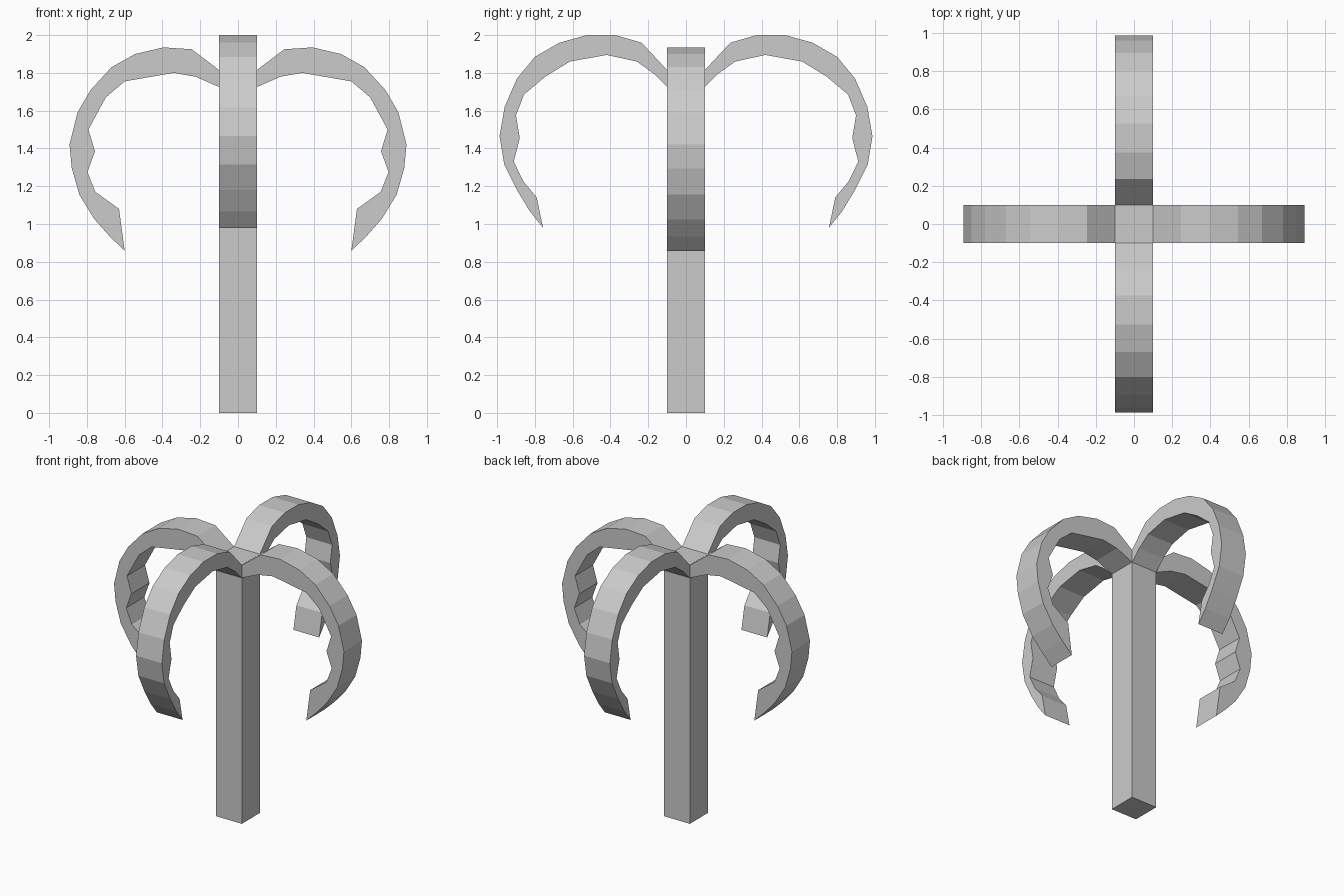
import bpy, bmesh
from mathutils import Matrix
from math import radians

if "Cube" in bpy.data.objects:
    bpy.data.objects.remove(bpy.data.objects["Cube"])

W = 0.1  # half width of column and arms

# Arm outlines as (distance from axis, height): root to tip, outer and inner edge
SIDE_OUTER = [(.1, 1.815), (.245, 1.925), (.395, 1.935), (.545, 1.9), (.67, 1.83), (.78, 1.71),
              (.85, 1.59), (.892, 1.42), (.88, 1.295), (.84, 1.155), (.76, 1.025), (.68, .935)]
SIDE_INNER = [(.6, .858), (.63, 1.08), (.755, 1.17), (.797, 1.275), (.757, 1.385), (.792, 1.5),
              (.7, 1.67), (.6, 1.755), (.34, 1.8), (.225, 1.78), (.1, 1.725)]
FRONT_OUTER = [(.1, 1.815), (.235, 1.96), (.375, 2.0), (.525, 2.0), (.67, 1.96), (.8, 1.885),
               (.895, 1.77), (.96, 1.62), (.987, 1.465), (.962, 1.315), (.895, 1.18), (.825, 1.065)]
FRONT_INNER = [(.757, .98), (.79, 1.14), (.86, 1.225), (.912, 1.33), (.88, 1.455), (.9, 1.575),
               (.858, 1.685), (.745, 1.78), (.615, 1.86), (.42, 1.895), (.26, 1.86), (.17, 1.795), (.1, 1.725)]


def finish(name, bm):
    bmesh.ops.recalc_face_normals(bm, faces=bm.faces)
    mesh = bpy.data.meshes.new(name)
    bm.to_mesh(mesh)
    bm.free()
    obj = bpy.data.objects.new(name, mesh)
    bpy.context.collection.objects.link(obj)


def arm(name, outline, angle):
    """Curled flat arm: outline extruded across its width, open where it meets the column."""
    bm = bmesh.new()
    a = [bm.verts.new((r, -W, z)) for r, z in outline]
    b = [bm.verts.new((r, W, z)) for r, z in outline]
    bm.faces.new(a)
    bm.faces.new(b[::-1])
    for i in range(len(outline) - 1):
        bm.faces.new((a[i], b[i], b[i + 1], a[i + 1]))
    bm.transform(Matrix.Rotation(radians(angle), 4, 'Z'))
    finish(name, bm)


# Square column
top = 1.815
bm = bmesh.new()
bmesh.ops.create_cube(bm, size=1, matrix=Matrix.Translation((0, 0, top / 2)) @ Matrix.Diagonal((2 * W, 2 * W, top, 1)))
finish("column", bm)

# Four drooping arms
side, front = SIDE_OUTER + SIDE_INNER, FRONT_OUTER + FRONT_INNER
for name, outline, angle in (("right_arm", side, 0), ("back_arm", front, 90),
                             ("left_arm", side, 180), ("front_arm", front, 270)):
    arm(name, outline, angle)
